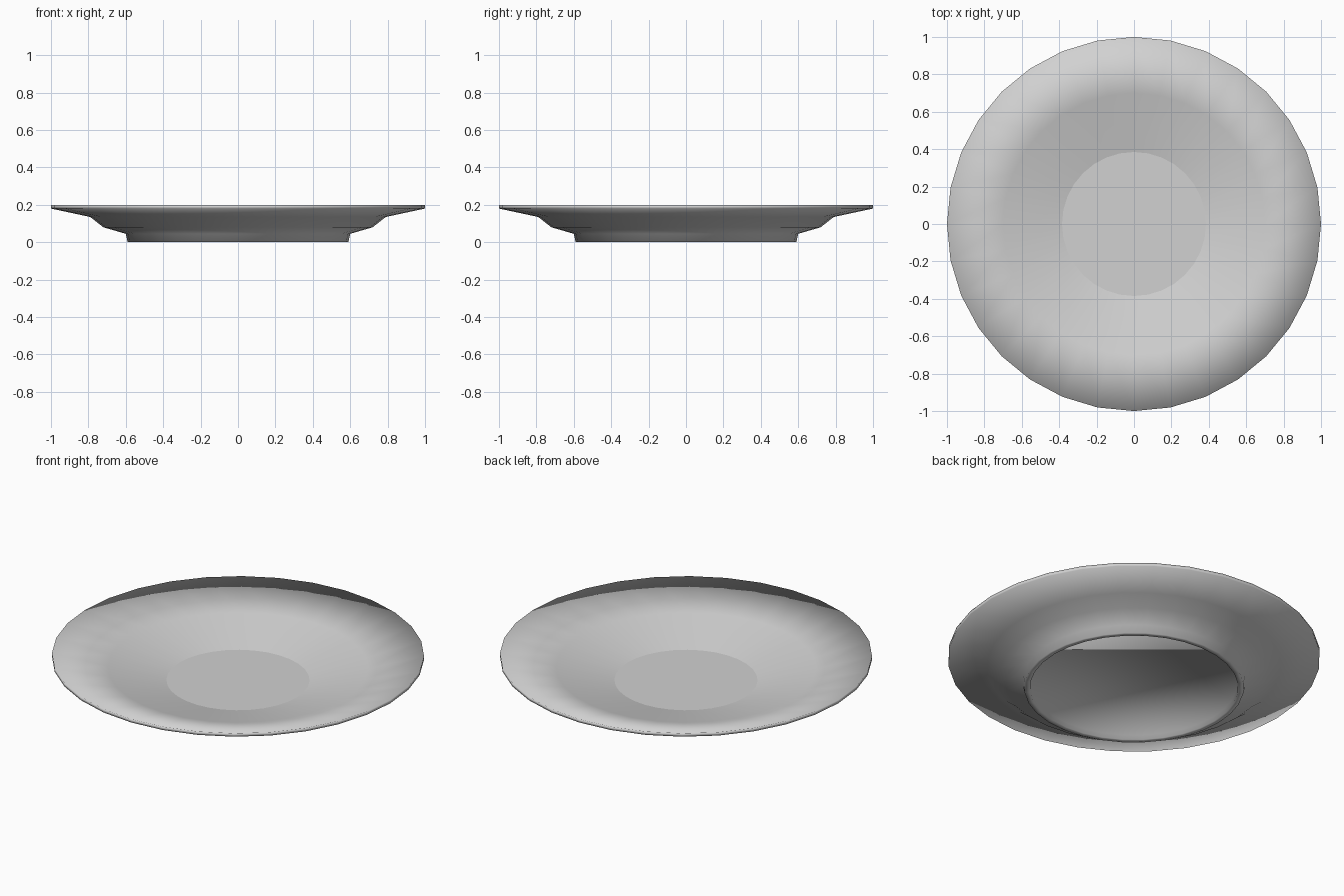
import bpy
import bmesh
from math import cos, sin, tau

if "Cube" in bpy.data.objects:
    bpy.data.objects.remove(bpy.data.objects["Cube"], do_unlink=True)

SIDES = 32

# Light grey ceramic
grey = bpy.data.materials.new("light_grey")
grey.use_nodes = True
colour = (0.64, 0.64, 0.64, 1)
grey.diffuse_color = colour
grey.node_tree.nodes["Principled BSDF"].inputs["Base Color"].default_value = colour

# Plate section as (radius, height), from the well over the rim to the recessed base
profile = [
    (0.385, 0.05), (0.70, 0.125), (1.0, 0.20),      # well and upper rim
    (1.0, 0.18), (0.79, 0.135), (0.72, 0.08),       # lip and underside
    (0.60, 0.045), (0.59, 0.0),                     # outer foot
    (0.56, 0.0), (0.555, 0.025),                    # inner foot
]


def ring(bm, radius, height):
    angles = [tau * i / SIDES for i in range(SIDES)]
    return [bm.verts.new((radius * cos(a), radius * sin(a), height)) for a in angles]


bm = bmesh.new()
rings = [ring(bm, r, z) for r, z in profile]
for upper, lower in zip(rings, rings[1:]):
    for i in range(SIDES):
        j = (i + 1) % SIDES
        bm.faces.new((upper[i], lower[i], lower[j], upper[j]))
well = bm.faces.new(rings[0])
bm.faces.new(list(reversed(rings[-1])))
bmesh.ops.recalc_face_normals(bm, faces=bm.faces)

# Smooth body with a crisp flat well
for face in bm.faces:
    face.smooth = face is not well
for edge in well.edges:
    edge.smooth = False

mesh = bpy.data.meshes.new("plate")
bm.to_mesh(mesh)
bm.free()
mesh.materials.append(grey)
bpy.context.collection.objects.link(bpy.data.objects.new("plate", mesh))
